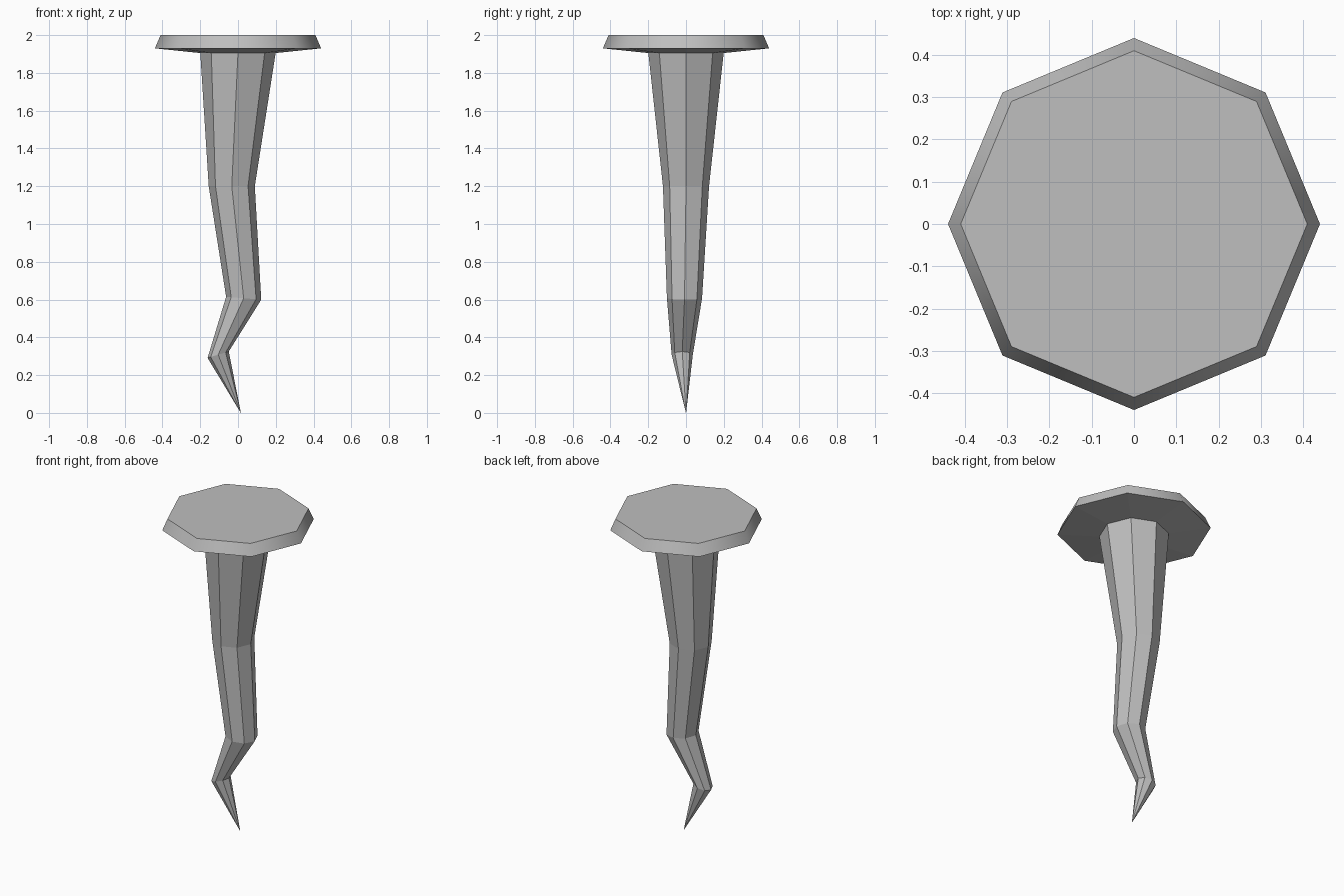
import bpy
import math

cube = bpy.data.objects.get("Cube")
if cube:
    bpy.data.objects.remove(cube, do_unlink=True)

SIDES = 8

steel = bpy.data.materials.new("grey_steel")
steel.use_nodes = True
GREY = (0.52, 0.52, 0.52, 1)
steel.diffuse_color = GREY
steel.node_tree.nodes["Principled BSDF"].inputs["Base Color"].default_value = GREY


def ring(cx, cy, z, radius, tilt=0.0):
    """Octagon with corners on the axes; tilt raises the +x side."""
    points = []
    for i in range(SIDES):
        a = math.tau * i / SIDES
        dx = radius * math.cos(a)
        points.append((cx + dx, cy + radius * math.sin(a), z + tilt * dx))
    return points


def bridge(lower, upper):
    """Quads between two rings given by their first vertex index."""
    return [(lower + i, lower + (i + 1) % SIDES,
             upper + (i + 1) % SIDES, upper + i) for i in range(SIDES)]


def make_object(name, verts, faces):
    mesh = bpy.data.meshes.new(name)
    mesh.from_pydata(verts, [], faces)
    mesh.materials.append(steel)
    mesh.update()
    obj = bpy.data.objects.new(name, mesh)
    bpy.context.collection.objects.link(obj)
    return obj


# Head: shallow underside cone, bevelled rim and flat top
verts = ring(0, 0, 1.905, 0.2) + ring(0, 0, 1.93, 0.44) + ring(0, 0, 2.0, 0.41)
faces = bridge(0, SIDES) + bridge(SIDES, 2 * SIDES)
faces += [tuple(range(2 * SIDES, 3 * SIDES)), tuple(reversed(range(SIDES)))]
head = make_object("nail_head", verts, faces)

# Only the rim is smooth, with crisp borders above and below
for face in head.data.polygons:
    face.use_smooth = SIDES <= face.index < 2 * SIDES
for edge in head.data.edges:
    zs = [head.data.vertices[v].co.z for v in edge.vertices]
    edge.use_edge_sharp = abs(zs[0] - zs[1]) < 0.001

# Shaft: bent, tapering octagon ending in a point
sections = [  # centre x, centre y, height, radius, tilt
    (0.015, 0.0, 0.0, 0.0005, 0.0),
    (-0.105, -0.02, 0.308, 0.056, 0.3),
    (0.03, -0.008, 0.607, 0.093, -0.08),
    (-0.033, 0.0, 1.2, 0.122, 0.0),
    (0.0, 0.0, 1.91, 0.2, 0.0),
]
verts, faces = [], []
for k, section in enumerate(sections):
    verts += ring(*section)
    if k:
        faces += bridge((k - 1) * SIDES, k * SIDES)
faces += [tuple(reversed(range(SIDES))),
          tuple(range(len(verts) - SIDES, len(verts)))]
make_object("nail_shaft", verts, faces)
